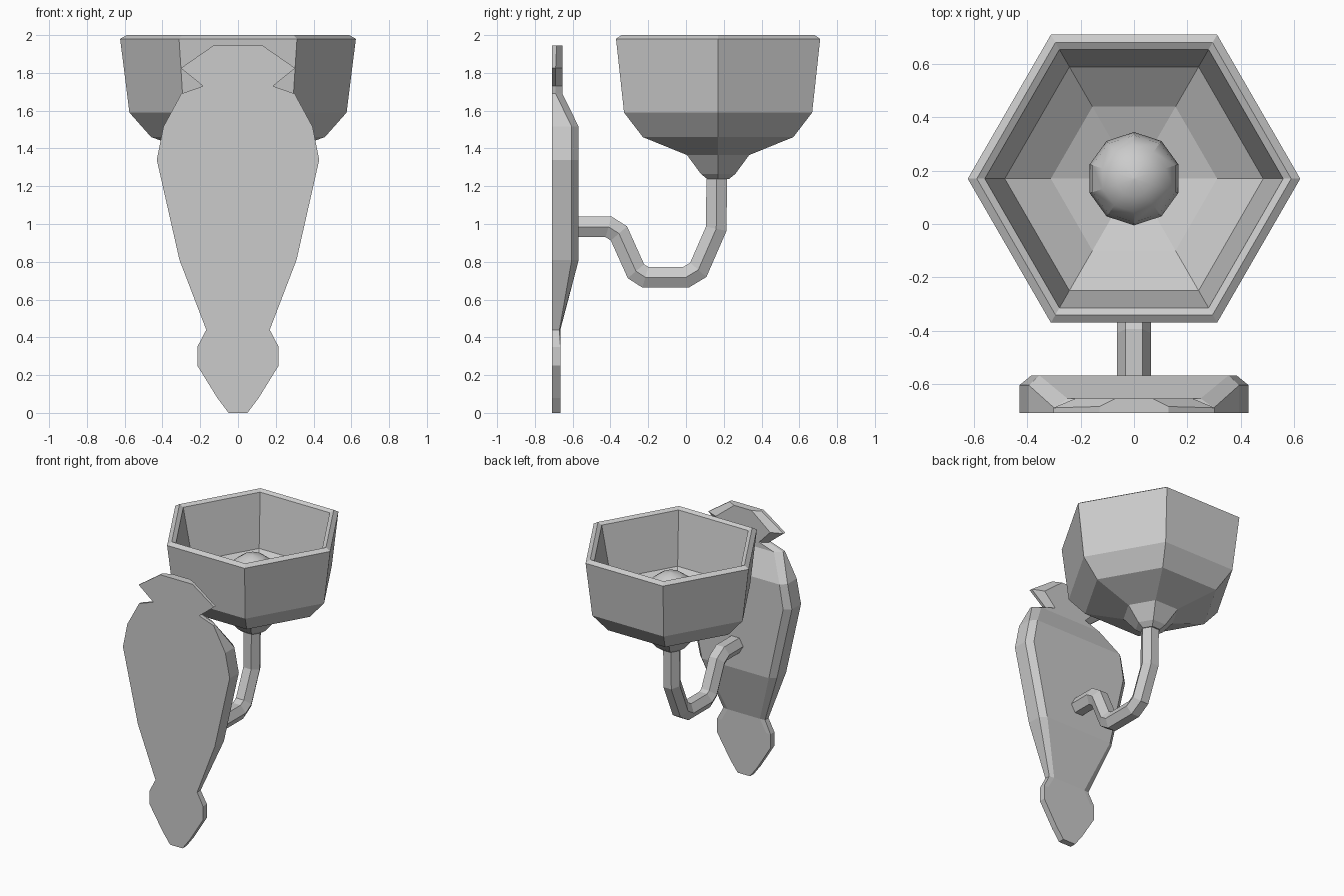
import bpy, bmesh
from math import cos, sin, pi, radians
from mathutils import Vector

if "Cube" in bpy.data.objects:
    bpy.data.objects.remove(bpy.data.objects["Cube"])


def loft(name, rings):
    """Skin equal-sized point rings in order and cap both ends."""
    bm = bmesh.new()
    loops = [[bm.verts.new(p) for p in ring] for ring in rings]
    n = len(loops[0])
    for a, b in zip(loops, loops[1:]):
        for i in range(n):
            j = (i + 1) % n
            bm.faces.new((a[i], a[j], b[j], b[i]))
    bm.faces.new(loops[0])
    bm.faces.new(loops[-1])
    bmesh.ops.recalc_face_normals(bm, faces=bm.faces)
    mesh = bpy.data.meshes.new(name)
    bm.to_mesh(mesh)
    bm.free()
    obj = bpy.data.objects.new(name, mesh)
    bpy.context.collection.objects.link(obj)
    return obj


def lathe(name, profile, sides, start=0.0, cy=0.17):
    return loft(name, [[(r * cos(start + 2 * pi * k / sides),
                         cy + r * sin(start + 2 * pi * k / sides), z)
                        for k in range(sides)] for r, z in profile])


# Wall plate: height, half width, side depth, raised half width, raised depth
FLAT = -0.71
stations = [
    (0.00, 0.05, -0.665, 0.04, -0.665),
    (0.08, 0.11, -0.665, 0.09, -0.665),
    (0.25, 0.215, -0.665, 0.18, -0.665),
    (0.35, 0.215, -0.665, 0.18, -0.665),
    (0.44, 0.168, -0.67, 0.13, -0.665),
    (0.81, 0.31, -0.605, 0.27, -0.568),
    (1.34, 0.43, -0.605, 0.385, -0.568),
    (1.515, 0.395, -0.605, 0.355, -0.568),
    (1.69, 0.30, -0.69, 0.25, -0.655),
    (1.73, 0.185, -0.69, 0.13, -0.655),
    (1.825, 0.303, -0.69, 0.22, -0.655),
    (1.945, 0.13, -0.685, 0.07, -0.655),
]
loft("wall_plate", [[(-xo, FLAT, z), (xo, FLAT, z), (xo, ys, z),
                     (xi, yb, z), (-xi, yb, z), (-xo, ys, z)]
                    for z, xo, ys, xi, yb in stations])

# Curved arm: hexagonal tube with mitred bends, path in the y-z plane
path = [Vector((0, y, z)) for y, z in [
    (-0.575, 0.985), (-0.41, 0.985), (-0.355, 0.95), (-0.265, 0.75),
    (-0.215, 0.718), (0.0, 0.718), (0.065, 0.757), (0.16, 0.975), (0.163, 1.26)]]
rings = []
for i, p in enumerate(path):
    d_in = (p - path[max(i - 1, 0)]).normalized() if i else (path[1] - p).normalized()
    d_out = (path[i + 1] - p).normalized() if i < len(path) - 1 else d_in
    t = (d_in + d_out).normalized()
    normal = Vector((0, -t.z, t.y)) / t.dot(d_in)
    rings.append([p + Vector((0.063 * cos(k * pi / 3), 0, 0))
                  + normal * 0.063 * sin(k * pi / 3) for k in range(6)])
loft("arm", rings)

# Hexagonal bowl shade: outside, rim, then inside
lathe("bowl_shade", [
    (0.065, 1.237), (0.105, 1.265), (0.19, 1.365), (0.46, 1.46),
    (0.575, 1.59), (0.624, 1.98), (0.59, 2.0), (0.56, 1.985),
    (0.485, 1.61), (0.312, 1.49), (0.10, 1.42)], 6)

# Light bulb
bulb = lathe("bulb", [
    (0.06, 1.40), (0.09, 1.46), (0.15, 1.53), (0.175, 1.615), (0.163, 1.68),
    (0.125, 1.74), (0.068, 1.78), (0.005, 1.793)], 10, pi / 2)
bpy.context.view_layer.objects.active = bulb
bulb.select_set(True)
bpy.ops.object.shade_smooth_by_angle(angle=radians(30))
